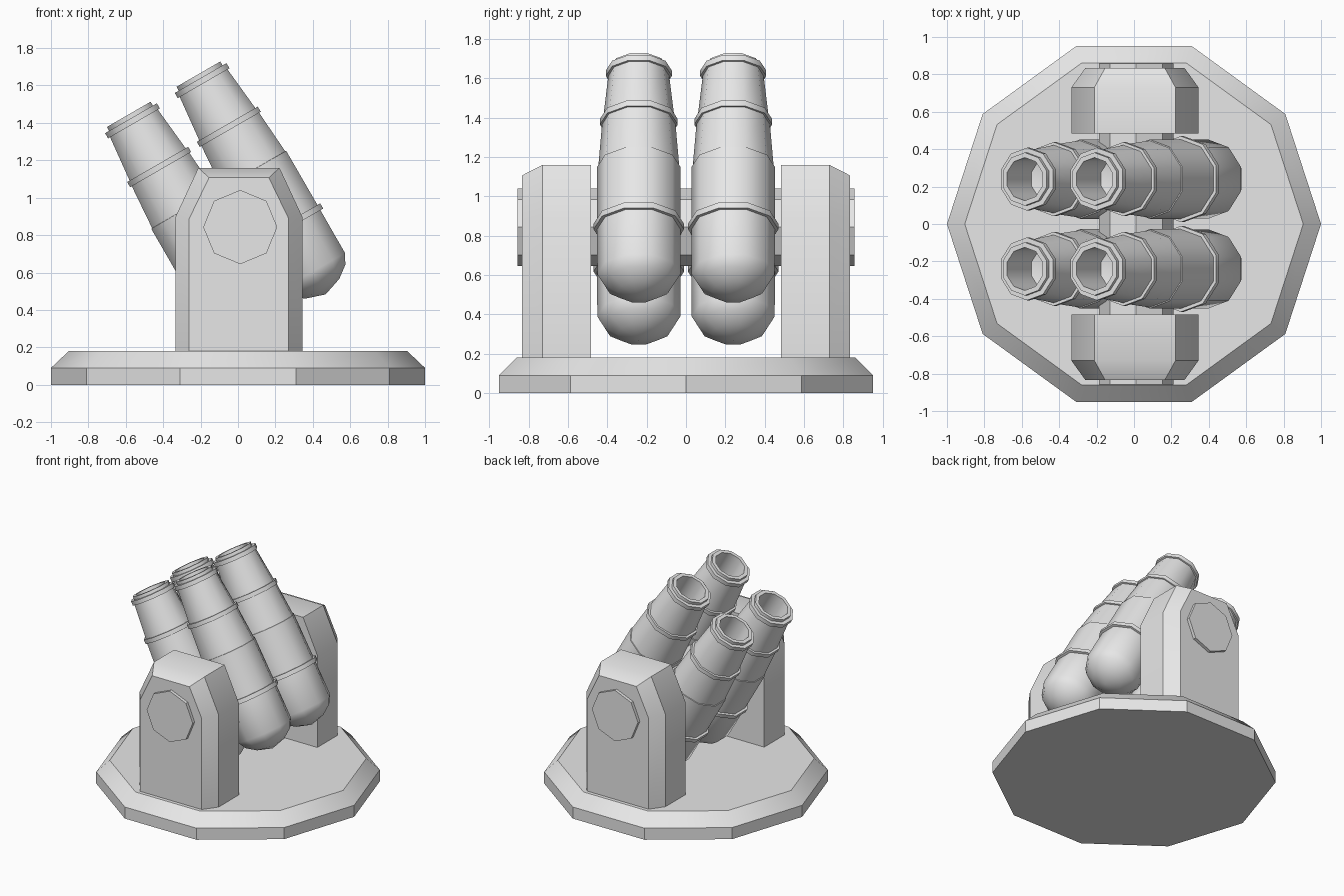
import bpy, bmesh, math
from mathutils import Matrix, Vector

default = bpy.data.objects.get("Cube")
if default:
    bpy.data.objects.remove(default, do_unlink=True)

# Single plain grey
grey = bpy.data.materials.new("plain_grey")
grey.use_nodes = True
COLOUR = (0.8, 0.8, 0.8, 1.0)
grey.diffuse_color = COLOUR
for node in grey.node_tree.nodes:
    if node.type == 'BSDF_PRINCIPLED':
        node.inputs["Base Color"].default_value = COLOUR


def finish(bm, name, smooth_angle):
    """Turn a bmesh into a mesh, smooth except at edges sharper than the angle."""
    bmesh.ops.recalc_face_normals(bm, faces=bm.faces[:])
    for face in bm.faces:
        face.smooth = True
    for edge in bm.edges:
        edge.smooth = edge.calc_face_angle(0) < math.radians(smooth_angle)
    mesh = bpy.data.meshes.new(name)
    bm.to_mesh(mesh)
    bm.free()
    mesh.materials.append(grey)
    return mesh


def place(name, mesh, matrix=Matrix()):
    obj = bpy.data.objects.new(name, mesh)
    obj.matrix_world = matrix
    bpy.context.scene.collection.objects.link(obj)
    return obj


def bridge(bm, a, b):
    """Join two rings of vertices with quads, or triangles at a pole."""
    n = max(len(a), len(b))
    for i in range(n):
        j = (i + 1) % n
        if len(a) == 1:
            bm.faces.new((a[0], b[j], b[i]))
        elif len(b) == 1:
            bm.faces.new((a[i], a[j], b[0]))
        else:
            bm.faces.new((a[i], a[j], b[j], b[i]))


def lathe(name, profile, sides, phase=0.0, smooth_angle=30):
    """Revolve (radius, height) points about z; open ends get a flat cap."""
    bm = bmesh.new()
    rings = []
    for r, z in profile:
        count = sides if r > 0 else 1
        angles = [math.tau * (i + phase) / sides for i in range(count)]
        rings.append([bm.verts.new((r * math.cos(a), r * math.sin(a), z)) for a in angles])
    for a, b in zip(rings, rings[1:]):
        bridge(bm, a, b)
    for ring in (rings[0], rings[-1]):
        if len(ring) > 1:
            bm.faces.new(ring)
    return finish(bm, name, smooth_angle)


# Ten-sided base with a sloped rim
place("base", lathe("base", [(1, 0), (1, 0.09), (0.905, 0.18)], 10))

# Octagonal axle running through both brackets
PIVOT = Vector((0.012, 0, 0.843))
axle = lathe("axle", [(0.198, -0.857), (0.198, 0.857)], 8)
place("axle", axle, Matrix.Translation(PIVOT) @ Matrix.Rotation(math.pi / 2, 4, 'X'))


def bracket(name, side):
    """Upright with a tapered top and a chamfered outer face."""
    bm = bmesh.new()
    rings = []
    for y, foot, top, shoulder_z, top_z in (
            (0.483, 0.34, 0.217, 0.896, 1.16),
            (0.73, 0.34, 0.217, 0.896, 1.16),
            (0.833, 0.266, 0.16, 0.888, 1.107)):
        half = [(foot, 0.175), (foot, shoulder_z), (top, top_z)]
        outline = half + [(-x, z) for x, z in reversed(half)]
        rings.append([bm.verts.new((x + 0.005, side * y, z)) for x, z in outline])
    for a, b in zip(rings, rings[1:]):
        bridge(bm, a, b)
    bm.faces.new(rings[0])
    bm.faces.new(rings[-1])
    place(name, finish(bm, name, 30))


bracket("front_bracket", -1)
bracket("back_bracket", 1)


# Launch tube: domed tail, raised collars, stepped muzzle and hollow bore
def collar(r, z, half=0.016):
    return [(r, z - half), (r, z + half)]


tube_profile = (
    [(0, -0.54), (0.11, -0.505), (0.18, -0.455), (0.211, -0.40), (0.212, -0.136)]
    + collar(0.23, -0.12) + [(0.212, -0.104), (0.212, 0.23), (0.206, 0.231), (0.187, 0.479)]
    + collar(0.198, 0.495) + [(0.182, 0.511), (0.155, 0.764)]
    + collar(0.168, 0.78) + [(0.142, 0.796), (0.142, 0.82), (0.115, 0.82),
                             (0.115, 0.56), (0, 0.53)])
tube = lathe("tube", tube_profile, 10, phase=0.5, smooth_angle=42)

# Two by two cluster tilted about the axle
tilt = Matrix.Translation(PIVOT) @ Matrix.Rotation(math.radians(-30), 4, 'Y')
for row, offset in (("lower", -0.215), ("upper", 0.215)):
    for column, y in (("front", -0.24), ("back", 0.24)):
        place(f"{row}_{column}_tube", tube, tilt @ Matrix.Translation((offset, y, 0)))
